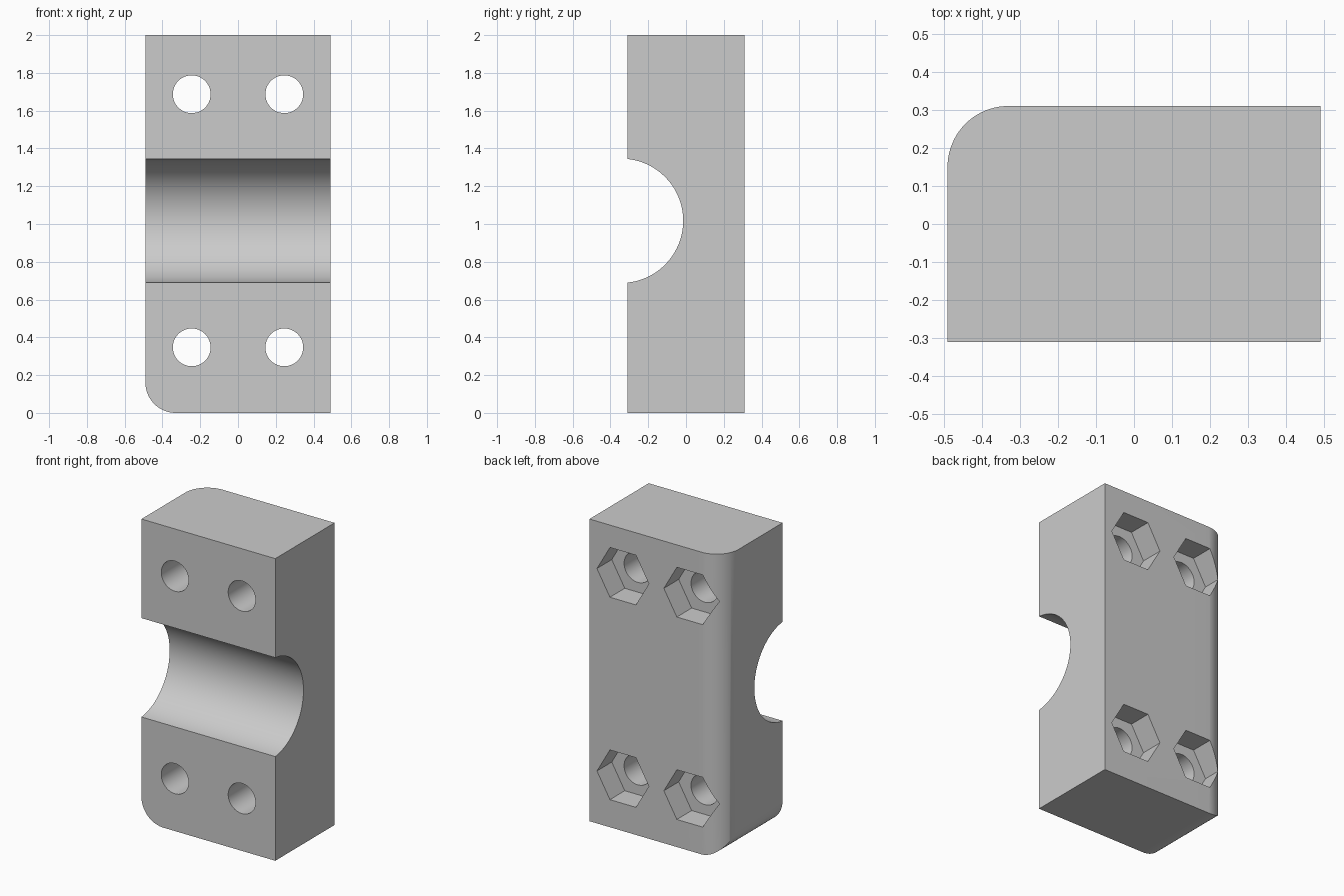
import bpy, bmesh
from math import cos, sin, pi, asin
from mathutils import Matrix, Vector

cube = bpy.data.objects.get("Cube")
if cube:
    bpy.data.objects.remove(cube, do_unlink=True)

W, D, H = 0.49, 0.31, 2.0            # half width, half depth, height
MID = 1.017                          # height of the groove axis
GROOVE_Y, GROOVE_R = -0.344, 0.329
FILLET = 0.16
HOLE_X, HOLE_Z, HOLE_R = 0.245, 0.67, 0.1
NUT_R, NUT_DEPTH = 0.19, 0.155

mat = bpy.data.materials.new("plain grey")
mat.use_nodes = True
colour = (0.6, 0.6, 0.6, 1)
mat.diffuse_color = colour
mat.node_tree.nodes["Principled BSDF"].inputs["Base Color"].default_value = colour


def prism(name, points, place, low, high):
    """Extrude a flat outline from low to high; place(a, b, t) gives the 3D point."""
    bm = bmesh.new()
    face = bm.faces.new([bm.verts.new(place(a, b, low)) for a, b in points])
    new = bmesh.ops.extrude_face_region(bm, geom=[face])["geom"]
    step = Vector(place(0, 0, high)) - Vector(place(0, 0, low))
    bmesh.ops.translate(bm, vec=step, verts=[v for v in new if isinstance(v, bmesh.types.BMVert)])
    bmesh.ops.recalc_face_normals(bm, faces=bm.faces)
    mesh = bpy.data.meshes.new(name)
    bm.to_mesh(mesh)
    bm.free()
    mesh.materials.append(mat)
    obj = bpy.data.objects.new(name, mesh)
    bpy.context.collection.objects.link(obj)
    return obj


def arc(ca, cb, r, start, end, steps):
    angles = [start + (end - start) * i / steps for i in range(steps + 1)]
    return [(ca + r * cos(t), cb + r * sin(t)) for t in angles]


def along_x(a, b, t): return (t, a, b)
def along_y(a, b, t): return (a, t, b)
def along_z(a, b, t): return (a, b, t)


def combine(target, tool, operation):
    tool.hide_render = True
    mod = target.modifiers.new(tool.name, "BOOLEAN")
    mod.operation, mod.solver, mod.object = operation, "EXACT", tool
    bpy.context.view_layer.objects.active = target
    bpy.ops.object.modifier_apply(modifier=mod.name)
    bpy.data.objects.remove(tool, do_unlink=True)


# Clamp block with the half-round groove across its front
lip = asin((-D - GROOVE_Y) / GROOVE_R)
groove = arc(GROOVE_Y, MID, GROOVE_R, -pi / 2 + lip, pi / 2 - lip, 64)
block = prism("clamp_block", [(D, 0), (D, H), (-D, H)] + groove[::-1] + [(-D, 0)], along_x, -W, W)

# Rounded vertical back edge, then rounded lower side edge
big = 3
back_round = arc(-W + FILLET, D - FILLET, FILLET, pi / 2, pi, 20)
combine(block, prism("back_edge_round", back_round + [(-W, -big), (big, -big), (big, D)],
                     along_z, -1, big), "INTERSECT")
base_round = arc(-W + FILLET, FILLET, FILLET, pi, 1.5 * pi, 20)
combine(block, prism("base_edge_round", base_round + [(big, 0), (big, big), (-W, big)],
                     along_y, -1, 1), "INTERSECT")

# Four bolt holes, each ending in a hexagonal nut pocket at the back
for x in (-HOLE_X, HOLE_X):
    for z in (MID - HOLE_Z, MID + HOLE_Z):
        hole = arc(x, z, HOLE_R, 0, 2 * pi, 48)[:-1]
        pocket = arc(x, z, NUT_R, 0, 2 * pi, 6)[:-1]
        combine(block, prism("bolt_hole", hole, along_y, -1, 1), "DIFFERENCE")
        combine(block, prism("nut_pocket", pocket, along_y, D - NUT_DEPTH, 1), "DIFFERENCE")

bpy.ops.object.select_all(action="DESELECT")
block.select_set(True)
bpy.context.view_layer.objects.active = block
bpy.ops.object.shade_smooth_by_angle(angle=pi / 6)
